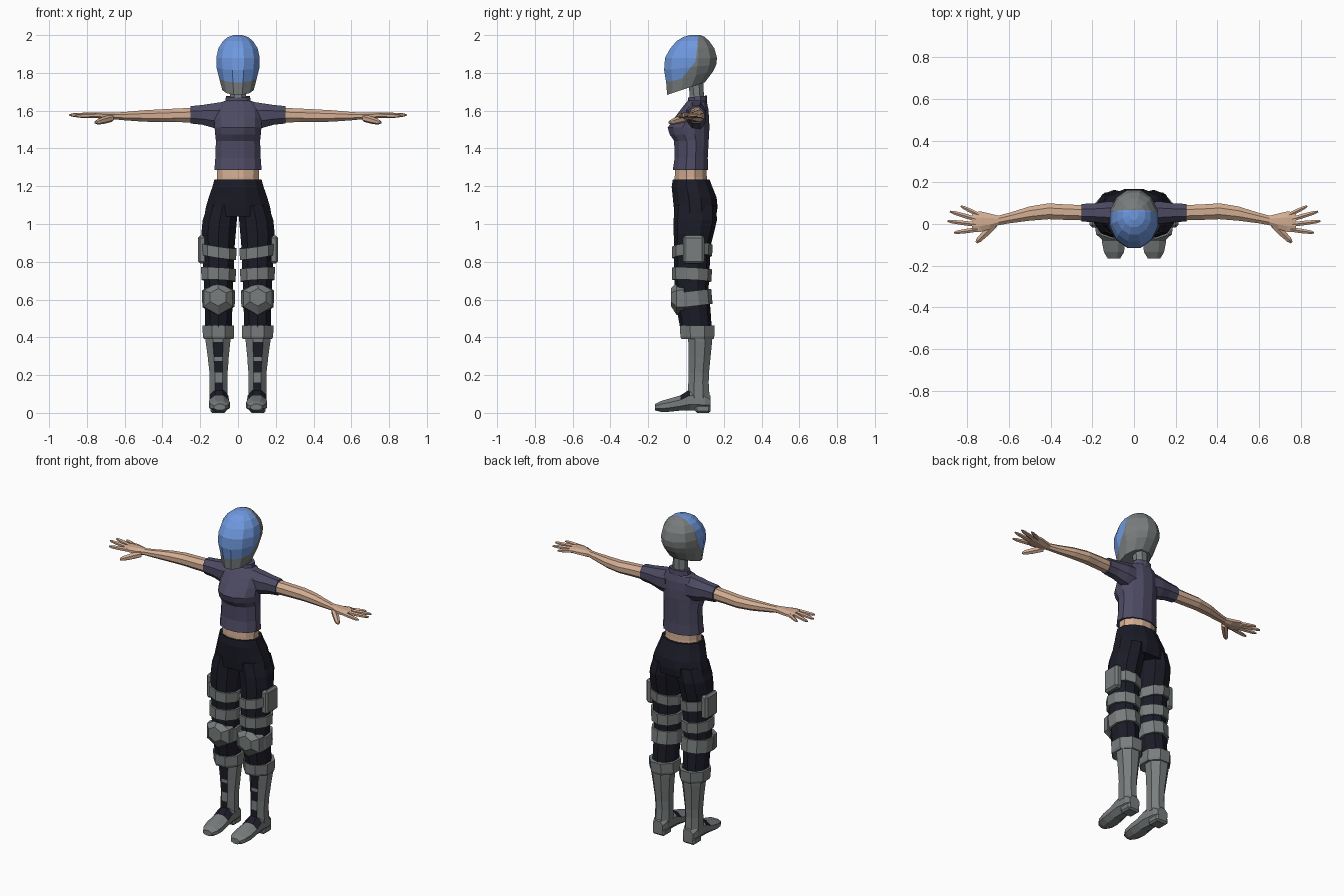
import bpy, bmesh, math
from mathutils import Vector as V

if "Cube" in bpy.data.objects:
    bpy.data.objects.remove(bpy.data.objects["Cube"])


def material(name, rgb):
    m = bpy.data.materials.new(name)
    m.diffuse_color = (*rgb, 1)
    m.use_nodes = True
    m.node_tree.nodes["Principled BSDF"].inputs["Base Color"].default_value = m.diffuse_color
    return m


SKIN = material("skin", (.65, .42, .29))
SHIRT = material("shirt slate", (.075, .07, .125))
PANTS = material("trouser navy", (.011, .011, .02))
GREY = material("armour grey", (.19, .205, .205))
BLUE = material("visor blue", (.16, .32, .74))


def ring(c, u, v, n=8):
    """Flat-sided loop round c; u and v are the half-axis vectors."""
    k = 1 / math.cos(math.pi / n)
    c, u, v = V(c), V(u) * k, V(v) * k
    return [c + u * math.cos((i + .5) * math.tau / n) + v * math.sin((i + .5) * math.tau / n)
            for i in range(n)]


def flat(z, x0, x1, y0, y1, n=8, sy=0, sx=0):
    """Horizontal loop from its extents, tilted by slopes sy and sx."""
    a, b = (x1 - x0) / 2, (y1 - y0) / 2
    return ring(((x0 + x1) / 2, (y0 + y1) / 2, z), (a, 0, sx * a), (0, b, sy * b), n)


def add(name, bm, mats, mirror):
    bmesh.ops.recalc_face_normals(bm, faces=bm.faces)
    me = bpy.data.meshes.new(name)
    bm.to_mesh(me)
    bm.free()
    for m in mats:
        me.materials.append(m)
    ob = bpy.data.objects.new(name, me)
    bpy.context.collection.objects.link(ob)
    if mirror:
        ob.modifiers.new("mirror", 'MIRROR').use_mirror_merge = False
    return ob


def loft(name, rings, mats, mirror=True, paint=None):
    bm = bmesh.new()
    loops = [[bm.verts.new(p) for p in r] for r in rings]
    for a, b in zip(loops, loops[1:]):
        for i in range(len(a)):
            j = (i + 1) % len(a)
            bm.faces.new((a[i], a[j], b[j], b[i]))
    bm.faces.new(loops[0][::-1])
    bm.faces.new(loops[-1])
    bmesh.ops.recalc_face_normals(bm, faces=bm.faces)
    if paint:
        paint(bm)
    return add(name, bm, mats, mirror)


def box(name, x0, x1, y0, y1, z0, z1, mat, bevel):
    bm = bmesh.new()
    bmesh.ops.create_cube(bm, size=1)
    for v in bm.verts:
        v.co = V(((x0 + x1) / 2 + v.co.x * (x1 - x0), (y0 + y1) / 2 + v.co.y * (y1 - y0),
                  (z0 + z1) / 2 + v.co.z * (z1 - z0)))
    bmesh.ops.bevel(bm, geom=bm.edges[:], offset=bevel, segments=1, affect='EDGES')
    return add(name, bm, [mat], True)


# Helmet, cut along three planes to mark out the visor
def paint_visor(bm):
    cuts = []
    for (y, z), (y2, z2) in (((.05, 1.86), (.066, 1.99)), ((-.03, 1.76), (.05, 1.86)),
                             ((-.105, 1.75), (.145, 1.81))):
        p, n = V((0, y, z)), V((0, z2 - z, y - y2)).normalized()
        cuts.append((p, n))
        bmesh.ops.bisect_plane(bm, geom=bm.verts[:] + bm.edges[:] + bm.faces[:],
                               dist=.0005, plane_co=p, plane_no=n)
    for f in bm.faces:
        c = f.calc_center_median()
        f.material_index = int(all((c - p).dot(n) < 0 for p, n in cuts))


helmet = [(1.717, .083, -.1, .1, .33), (1.78, .1, -.105, .145, .24), (1.83, .113, -.116, .16, .1),
          (1.88, .115, -.111, .164, 0), (1.93, .104, -.083, .15, 0), (1.968, .08, -.05, .123, 0),
          (1.99, .053, -.015, .1, 0), (2.0, .022, .02, .075, 0)]
loft("helmet", [flat(z, -w, w, a, b, 12, s) for z, w, a, b, s in helmet], [GREY, BLUE],
     False, paint_visor)
loft("neck", [flat(1.62, -.055, .055, .01, .105), flat(1.68, -.042, .042, .02, .095),
              flat(1.77, -.042, .042, .01, .09)], [GREY], False)

# Shirt
shirt = [(1.285, .125, -.07, .117), (1.35, .12, -.06, .115), (1.44, .117, -.063, .12),
         (1.475, .121, -.087, .122), (1.51, .124, -.097, .124), (1.56, .124, -.062, .122),
         (1.61, .118, -.025, .118), (1.645, .09, .002, .11), (1.655, .06, .012, .106)]
loft("shirt", [flat(z, -w, w, a, b, 12) for z, w, a, b in shirt], [SHIRT], False)
loft("collar", [flat(1.635, -.07, .07, .008, .11, 10, .1), flat(1.675, -.063, .063, .014, .108, 10, .1)],
     [SHIRT], False)
loft("sleeve", [ring((x, .054, z), (0, ry, 0), (0, 0, rz)) for x, z, ry, rz in
                ((.07, 1.572, .052, .076), (.13, 1.574, .053, .065), (.19, 1.578, .045, .052),
                 (.252, 1.578, .042, .046))], [SHIRT])

# Midriff, arms and hands
loft("midriff", [flat(1.2, -.115, .115, -.06, .115, 12), flat(1.25, -.11, .11, -.06, .11, 12),
                 flat(1.31, -.112, .112, -.055, .108, 12)], [SKIN], False)
arm = [(.22, .053, 1.577, .036, .039), (.33, .057, 1.575, .037, .036), (.41, .061, 1.573, .038, .034),
       (.5, .05, 1.572, .034, .03), (.6, .028, 1.571, .025, .022), (.65, .017, 1.572, .023, .018),
       (.69, .013, 1.572, .037, .019), (.735, .011, 1.575, .049, .016), (.775, .01, 1.576, .046, .011)]
loft("arm", [ring((x, y, z), (0, ry, 0), (0, 0, rz)) for x, y, z, ry, rz in arm], [SKIN])


def finger(name, a, b, r):
    a, b = V(a), V(b)
    d = (b - a).normalized()
    side = d.cross(V((0, 0, 1))).normalized()
    up = side.cross(d)
    loft(name, [ring(a.lerp(b, t), side * r * s, up * r * s, 6)
                for t, s in ((0, 1), (.5, .95), (.85, .75), (1, .35))], [SKIN])


finger("index_finger", (.75, -.026, 1.575), (.863, -.042, 1.572), .011)
finger("middle_finger", (.75, -.003, 1.577), (.893, .014, 1.577), .011)
finger("ring_finger", (.75, .021, 1.577), (.882, .06, 1.575), .011)
finger("little_finger", (.74, .042, 1.575), (.83, .086, 1.57), .01)
finger("thumb", (.67, -.003, 1.56), (.755, -.088, 1.537), .017)

# Trousers
hips = [(1.04, .178, -.058, .16), (1.09, .17, -.065, .167), (1.14, .155, -.07, .162),
        (1.195, .136, -.076, .14), (1.235, .125, -.07, .125)]
loft("hips", [flat(z, -w, w, a, b, 12) for z, w, a, b in hips], [PANTS], False)
leg = [(1.1, .0, .16, -.055, .155), (1.02, .006, .187, -.06, .158), (.95, .012, .194, -.06, .142),
       (.88, .018, .189, -.058, .125), (.75, .023, .183, -.058, .12), (.66, .027, .18, -.056, .115),
       (.55, .03, .176, -.045, .125), (.41, .035, .175, -.02, .135)]
loft("trouser_leg", [flat(*r, 10) for r in leg], [PANTS])


# Leg straps that follow the trouser section
def strap(name, z0, z1, off, sx, sy):
    rings = []
    for z in (z0, z1):
        for a, b in zip(leg, leg[1:]):
            if b[0] <= z <= a[0]:
                t = (a[0] - z) / (a[0] - b[0])
                e = [p + (q - p) * t for p, q in zip(a, b)]
        rings.append(flat(z, max(e[1] - off, .006), e[2] + off, e[3] - off, e[4] + off, 10, sy, sx))
    loft(name, rings, [GREY])


strap("thigh_strap", .825, .885, .01, .15, .05)
strap("above_knee_strap", .70, .765, .012, .05, -.05)
strap("knee_strap", .565, .645, .012, .0, .12)
box("thigh_pouch", .165, .212, -.016, .098, .79, .938, GREY, .012)
loft("knee_pad", [ring((.105, y, z), (a, 0, 0), (0, 0, b), 6) for y, z, a, b in
                  ((-.01, .605, .082, .08), (-.05, .605, .076, .075), (-.08, .612, .042, .04))], [GREY])


# Boots with dark lacing panels on the front faces
def paint_shin(bm):
    for f in bm.faces:
        z = f.calc_center_median().z
        f.material_index = int(f.normal.y < -.9 and (.295 < z < .375 or .215 < z < .275
                                                     or .1 < z < .16))


def paint_instep(bm):
    for f in bm.faces:
        f.material_index = int(f.normal.z > .6 and -.05 < f.calc_center_median().y < .03)


boot = [(.08, .055, .152, .01, .125), (.16, .055, .15, .012, .12), (.215, .055, .151, .014, .122),
        (.275, .05, .158, .014, .128), (.295, .049, .16, .014, .13), (.375, .041, .171, .012, .138),
        (.43, .038, .175, .008, .142)]
loft("boot_shaft", [flat(*r) for r in boot], [GREY, PANTS], True, paint_shin)
loft("boot_cuff", [flat(.39, .024, .18, -.024, .146), flat(.405, .02, .186, -.03, .15),
                   flat(.462, .02, .188, -.032, .152)], [GREY])
foot = [(.13, .104, .034, .02, .09), (.1, .104, .046, .01, .12), (.02, .101, .05, .012, .125),
        (-.03, .1, .052, .012, .092), (-.09, .098, .055, .006, .075), (-.135, .096, .048, .006, .062),
        (-.165, .096, .03, .014, .046)]
loft("boot_foot", [ring((x, y, (a + b) / 2), (w, 0, 0), (0, 0, (b - a) / 2)) for y, x, w, a, b in foot],
     [GREY, PANTS], True, paint_instep)
box("boot_heel", .062, .146, .048, .13, 0, .045, GREY, .01)
